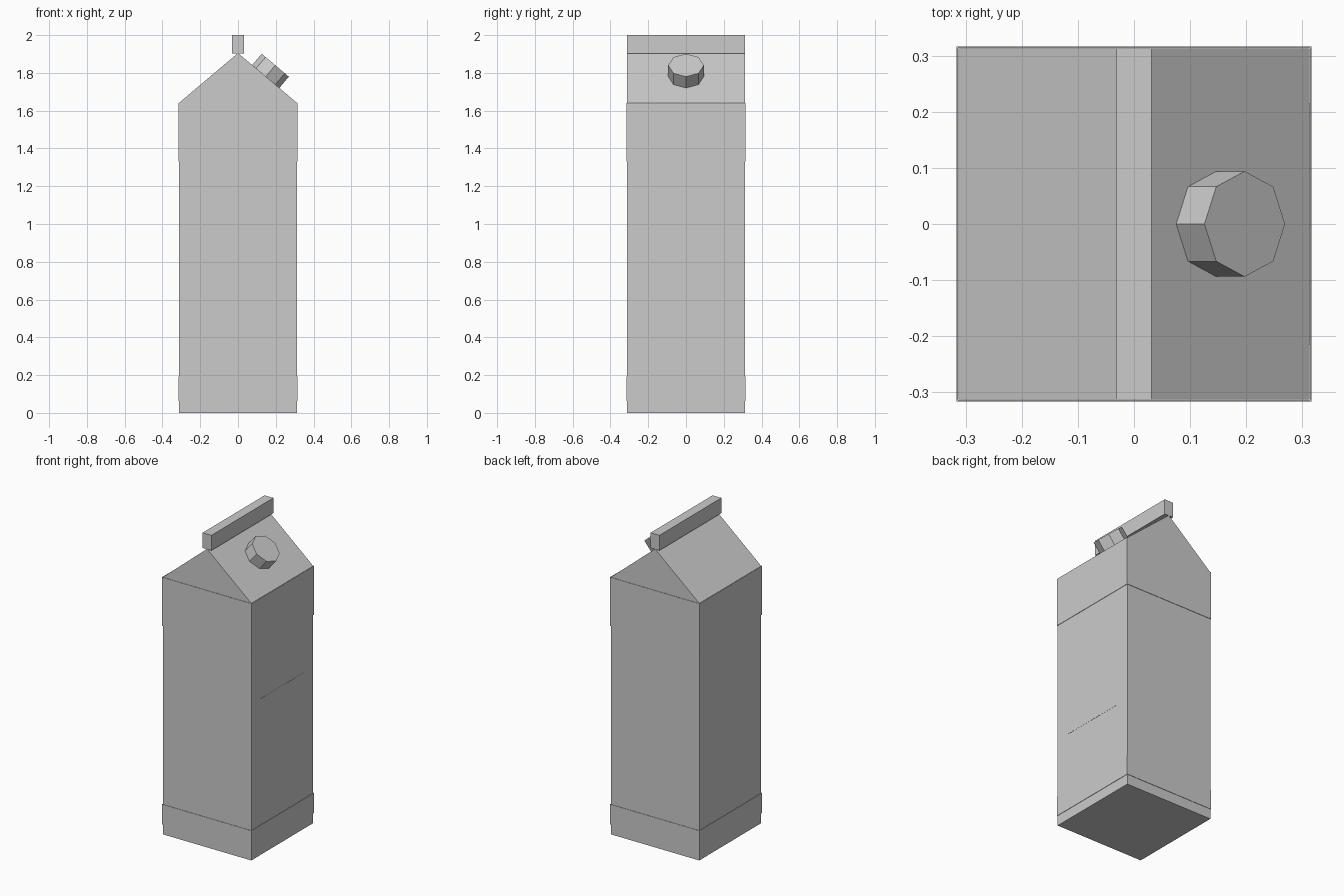
import bpy, bmesh
from math import atan2, cos, sin
from mathutils import Matrix, Vector

if "Cube" in bpy.data.objects:
    bpy.data.objects.remove(bpy.data.objects["Cube"])

HALF = 0.3125      # half width of the carton body
BAND = 0.316       # half width of the raised bands
EAVE, APEX = 1.641, 1.905


def finish(name, bm):
    bmesh.ops.recalc_face_normals(bm, faces=bm.faces)
    mesh = bpy.data.meshes.new(name)
    bm.to_mesh(mesh)
    bm.free()
    obj = bpy.data.objects.new(name, mesh)
    bpy.context.collection.objects.link(obj)
    return obj


def box_mesh(lo, hi):
    lo, hi = Vector(lo), Vector(hi)
    bm = bmesh.new()
    bmesh.ops.create_cube(bm, size=1, matrix=Matrix.Translation((lo + hi) / 2)
                          @ Matrix.Diagonal((*(hi - lo), 1)))
    return bm


def band(name, z0, z1):
    # square sleeve: box whose caps are reduced to a narrow rim
    bm = box_mesh((-BAND, -BAND, z0), (BAND, BAND, z1))
    bm.normal_update()
    caps = [f for f in bm.faces if abs(f.normal.z) > 0.9]
    bmesh.ops.inset_individual(bm, faces=caps, thickness=BAND - HALF)
    bmesh.ops.delete(bm, geom=caps, context='FACES')
    return finish(name, bm)


# carton body with gabled top: house profile extruded along y
bm = bmesh.new()
profile = [(-HALF, 0), (HALF, 0), (HALF, EAVE), (0, APEX), (-HALF, EAVE)]
face = bm.faces.new([bm.verts.new((x, -HALF, z)) for x, z in profile])
ext = bmesh.ops.extrude_face_region(bm, geom=[face], use_keep_orig=True)
bmesh.ops.translate(bm, vec=(0, 2 * HALF, 0),
                    verts=[v for v in ext['geom'] if isinstance(v, bmesh.types.BMVert)])
finish("carton_body", bm)

# raised bands
band("lower_band", 0.064, 0.192)
band("upper_band", 1.33, EAVE)

# sealed ridge strip
finish("ridge_strip", box_mesh((-0.031, -HALF, 1.903), (0.031, HALF, 2.0)))

# square panel on the right side
finish("side_panel", box_mesh((HALF - 0.005, -0.215, 0.567), (HALF + 0.001, 0.215, 0.997)))

# eight-sided screw cap standing on the right roof slope
tilt = atan2(APEX - EAVE, HALF)
depth = 0.078
center = Vector((0.147, 0, 1.781)) + Vector((sin(tilt), 0, cos(tilt))) * depth / 2
bm = bmesh.new()
bmesh.ops.create_cone(bm, cap_ends=True, segments=8, radius1=0.094, radius2=0.094, depth=depth,
                      matrix=Matrix.Translation(center) @ Matrix.Rotation(tilt, 4, 'Y'))
finish("screw_cap", bm)
